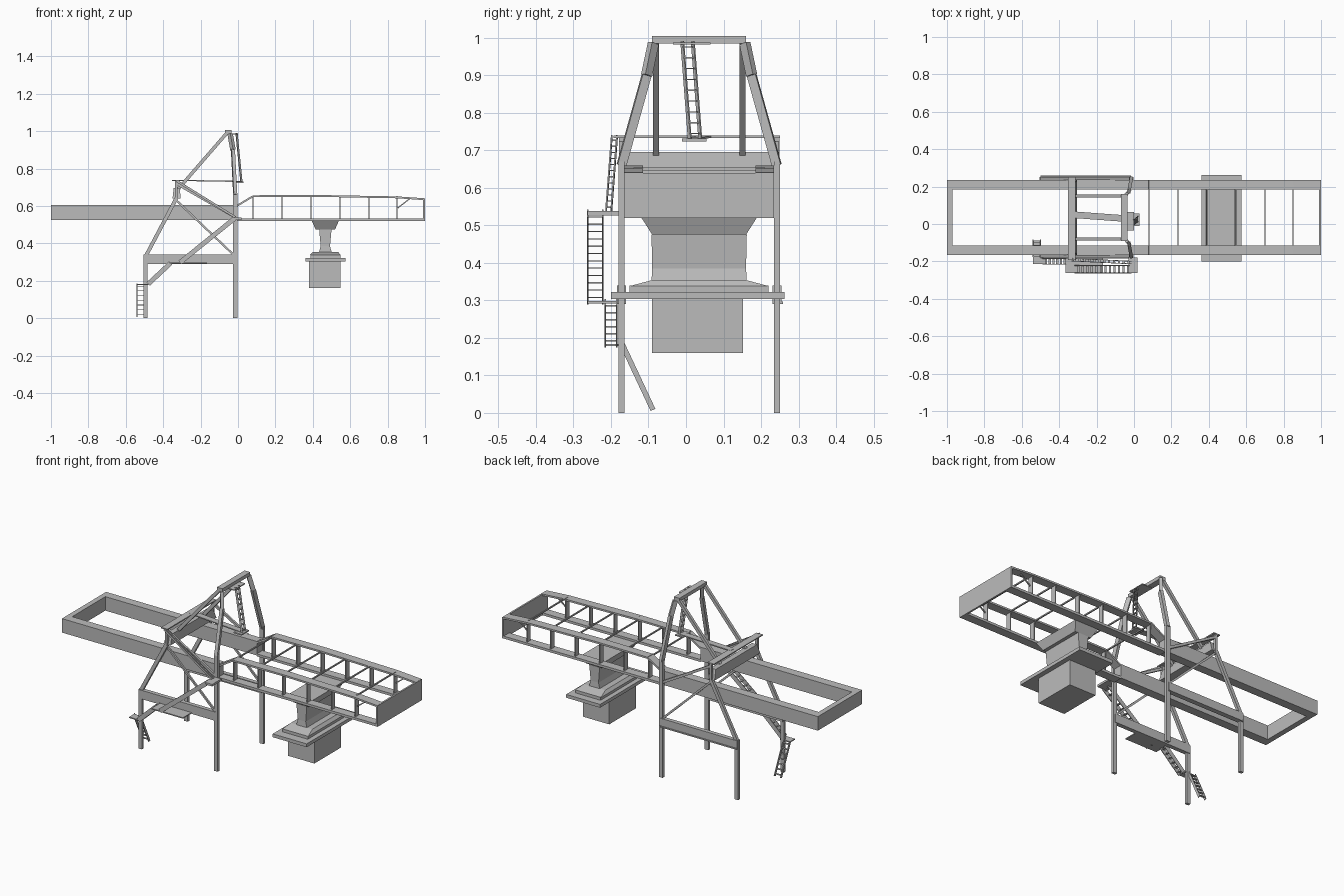
import bpy
from mathutils import Vector, Matrix

cube = bpy.data.objects.get("Cube")
if cube:
    bpy.data.objects.remove(cube, do_unlink=True)

steel = bpy.data.materials.new("grey_steel")
steel.use_nodes = True
GREY = (0.5, 0.5, 0.5, 1)
steel.diffuse_color = GREY
steel.node_tree.nodes["Principled BSDF"].inputs["Base Color"].default_value = GREY

MID = 0.035          # centre line of the portal and boom in y
RAIL = 0.175         # boom rail offset from that line
LEG = 0.207          # leg offset from that line
SIDES = (("right", -1), ("left", 1))
FACES = [(0, 1, 2, 3), (7, 6, 5, 4), (0, 4, 5, 1), (1, 5, 6, 2), (2, 6, 7, 3), (3, 7, 4, 0)]


def add_mesh(name, verts, faces):
    mesh = bpy.data.meshes.new(name)
    mesh.from_pydata(verts, [], faces)
    mesh.materials.append(steel)
    obj = bpy.data.objects.new(name, mesh)
    bpy.context.collection.objects.link(obj)
    return obj


def taper(name, x, z0, z1, low, high, y=MID):
    """Block with half sizes low at z0 and high at z1."""
    verts = [(x + sx * h[0], y + sy * h[1], z)
             for z, h in ((z1, high), (z0, low))
             for sx, sy in ((-1, -1), (1, -1), (1, 1), (-1, 1))]
    return add_mesh(name, verts, FACES)


def box(name, x0, x1, y0, y1, z0, z1):
    half = ((x1 - x0) / 2, (y1 - y0) / 2)
    return taper(name, (x0 + x1) / 2, z0, z1, half, half, (y0 + y1) / 2)


def beam(name, a, b, w, h=None):
    """Bar from a to b, w wide sideways and h deep."""
    a, b = Vector(a), Vector(b)
    h = h or w
    d = (b - a).normalized()
    side = d.cross(Vector((0, 0, 1)))
    side = side.normalized() if side.length > 0.01 else Vector((0, 1, 0))
    up = side.cross(d)
    verts = [p + side * (s * w / 2) + up * (u * h / 2)
             for p in (b, a) for s, u in ((-1, -1), (1, -1), (1, 1), (-1, 1))]
    return add_mesh(name, verts, FACES)


def path(name, points, w, h=None):
    for i, (a, b) in enumerate(zip(points, points[1:])):
        beam(f"{name}_{i + 1}", a, b, w, h)


def stair(name, a, b, across, steps, rail=0.009):
    """Two stringers joined by treads; across points from one stringer to the other."""
    a, b, across = Vector(a), Vector(b), Vector(across)
    for tag, off in (("inner", Vector()), ("outer", across)):
        beam(f"{name}_{tag}_stringer", a + off, b + off, 0.004, rail)
    for i in range(steps):
        p = a.lerp(b, (i + 0.5) / steps)
        beam(f"{name}_tread_{i + 1}", p, p + across, 0.012, 0.003)


# Rear boom: closed rectangular frame
for tag, s in SIDES:
    y = MID + s * RAIL
    box(f"{tag}_rear_boom", -1, -0.01, y - 0.025, y + 0.025, 0.525, 0.605)
box("rear_boom_end", -1, -0.97, MID - 0.15, MID + 0.15, 0.525, 0.605)

# Front boom: flat upper and lower chords with posts and ties
posts = (0.08, 0.235, 0.39, 0.545, 0.70, 0.85)
for tag, s in SIDES:
    y = MID + s * RAIL
    box(f"{tag}_lower_chord", -0.01, 1, y - 0.025, y + 0.025, 0.52, 0.534)
    path(f"{tag}_upper_chord", [(-0.01, y, 0.598), (0.08, y, 0.652),
         (0.40, y, 0.654), (0.85, y, 0.646), (0.998, y, 0.636)], 0.05, 0.01)
    for i, x in enumerate(posts):
        beam(f"{tag}_boom_post_{i + 1}", (x, y, 0.53), (x, y, 0.65), 0.03, 0.006)
    beam(f"{tag}_tip_brace", (0.855, y, 0.59), (0.92, y, 0.64), 0.006)
for i, x in enumerate(posts):
    beam(f"boom_tie_{i + 1}", (x, MID - RAIL, 0.65), (x, MID + RAIL, 0.65), 0.007)
box("boom_tip_plate", 0.99, 1, MID - 0.2, MID + 0.2, 0.52, 0.64)

# Portal on both sides: legs, sill beams, struts and mast
for tag, s in SIDES:
    y = MID + s * LEG
    top = MID + s * 0.115
    box(f"{tag}_rear_leg", -0.505, -0.483, y - 0.008, y + 0.008, 0, 0.34)
    box(f"{tag}_front_leg", -0.027, -0.003, y - 0.008, y + 0.008, 0, 0.67)
    path(f"{tag}_mast", [(-0.015, y, 0.66), (-0.027, MID + s * 0.14, 0.90),
                         (-0.042, MID + s * 0.122, 0.985)], 0.018, 0.024)
    box(f"{tag}_portal_beam", -0.5, -0.015, y - 0.012, y + 0.012, 0.29, 0.34)
    beam(f"{tag}_rear_strut", (-0.494, y, 0.33), (-0.33, y, 0.64), 0.016, 0.02)
    beam(f"{tag}_cross_brace", (-0.33, y, 0.63), (-0.025, y, 0.34), 0.01, 0.011)
    beam(f"{tag}_upper_brace", (-0.33, y, 0.72), (-0.015, y, 0.54), 0.012, 0.014)
    beam(f"{tag}_back_stay", (-0.055, top, 0.995), (-0.32, top, 0.69), 0.016, 0.018)
    beam(f"{tag}_walkway_post", (-0.33, y, 0.62), (-0.33, y, 0.735), 0.014)
box("mast_head", -0.07, -0.035, MID - 0.125, MID + 0.125, 0.985, 1.005)

# Rear cross beam with a walkway over it
taper("rear_cross_beam", -0.328, 0.64, 0.695, (0.022, LEG), (0.016, LEG - 0.02))
box("cross_walkway", -0.352, -0.312, MID - 0.228, MID + 0.215, 0.733, 0.739)
beam("centre_walkway", (-0.33, 0.05, 0.737), (0.01, 0.025, 0.731), 0.035, 0.006)
box("mast_platform", -0.02, 0.03, -0.01, 0.055, 0.724, 0.731)
box("left_walkway", -0.5, -0.015, 0.245, 0.258, 0.29, 0.297)

# Mast ladder
stair("mast_ladder", (-0.008, -0.01, 0.99), (0.018, 0.01, 0.73), (0, 0.028, 0), 9, 0.012)
box("mast_ladder_head", -0.06, 0.0, -0.035, 0.065, 0.982, 0.987)

# Access stairs up the right side
box("foot_landing", -0.54, -0.475, -0.215, -0.17, 0.178, 0.184)
stair("foot_stair", (-0.54, -0.17, 0.183), (-0.54, -0.088, 0.008), (0.04, 0, 0), 7, 0.014)
stair("lower_stair", (-0.48, -0.215, 0.183), (-0.36, -0.215, 0.295), (0, 0.03, 0), 6, 0.025)
box("middle_landing", -0.365, -0.165, -0.262, -0.185, 0.292, 0.298)
stair("main_stair", (-0.31, -0.262, 0.298), (-0.02, -0.262, 0.532), (0, 0.04, 0), 12, 0.025)
box("upper_landing", -0.03, 0.02, -0.262, -0.178, 0.526, 0.538)
stair("top_stair", (-0.015, -0.213, 0.54), (-0.33, -0.198, 0.735), (0, 0.014, 0), 12, 0.012)

# Trolley hanging under the front boom
TX = 0.467
taper("trolley_head", TX, 0.475, 0.522, (0.052, 0.125), (0.073, 0.155))
taper("trolley_neck", TX, 0.385, 0.475, (0.025, 0.125), (0.033, 0.127))
taper("trolley_neck_base", TX, 0.352, 0.385, (0.034, 0.127), (0.025, 0.125))
taper("spreader_top", TX, 0.338, 0.354, (0.082, 0.185), (0.068, 0.125))
box("spreader_step", TX - 0.08, TX + 0.08, MID - 0.185, MID + 0.185, 0.322, 0.339)
box("spreader_plate", 0.36, 0.575, MID - 0.235, MID + 0.228, 0.303, 0.322)
box("cargo_box", 0.38, 0.547, MID - 0.125, MID + 0.117, 0.16, 0.303)
